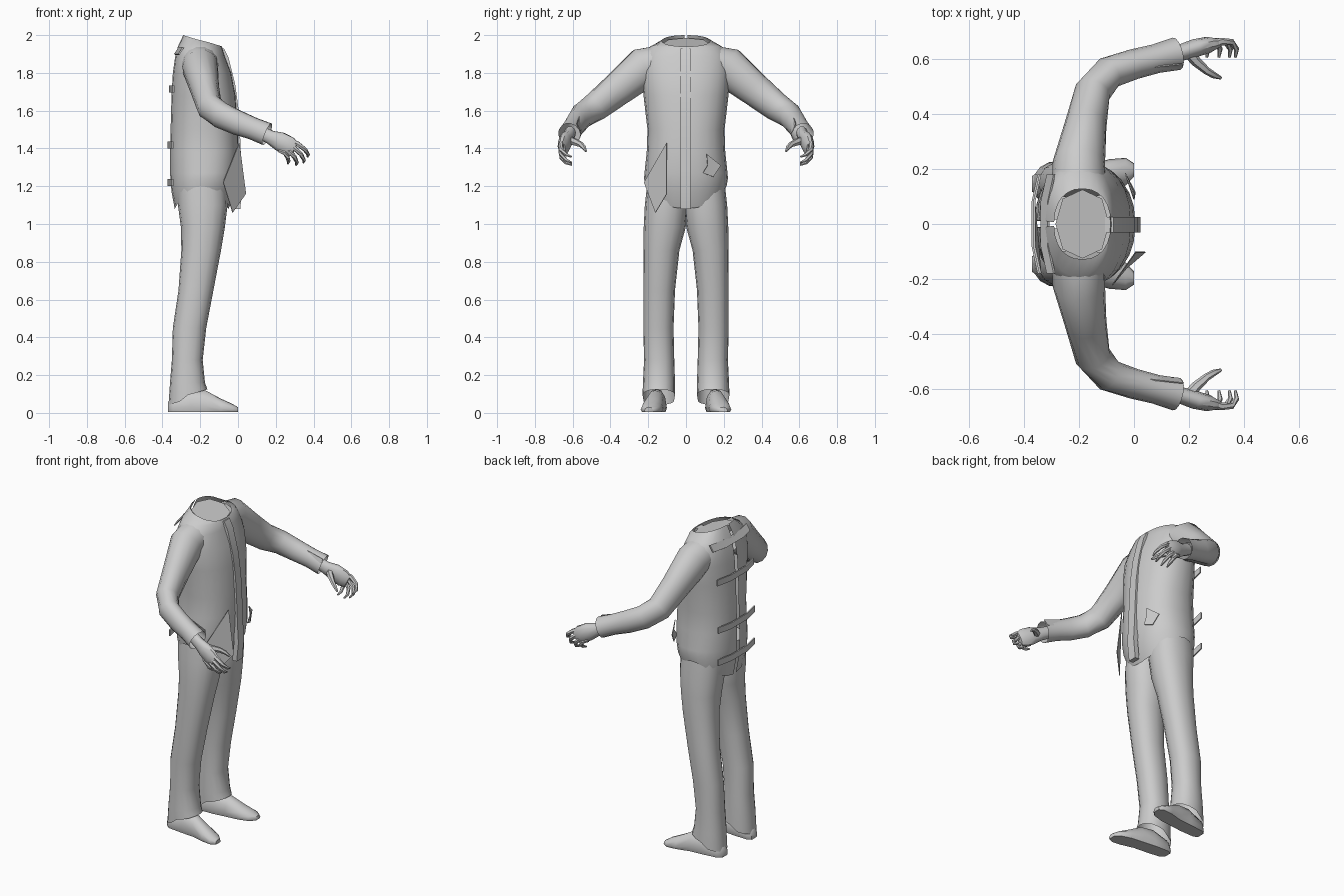
import bpy, bmesh, math
from mathutils import Vector

if "Cube" in bpy.data.objects:
    bpy.data.objects.remove(bpy.data.objects["Cube"])

cloth = bpy.data.materials.new("plain grey")
cloth.diffuse_color = (0.6, 0.6, 0.6, 1)
cloth.use_nodes = True
cloth.node_tree.nodes["Principled BSDF"].inputs["Base Color"].default_value = cloth.diffuse_color


def finish(name, bm, angle=50):
    bmesh.ops.recalc_face_normals(bm, faces=bm.faces[:])
    mesh = bpy.data.meshes.new(name)
    bm.to_mesh(mesh)
    bm.free()
    mesh.materials.append(cloth)
    ob = bpy.data.objects.new(name, mesh)
    bpy.context.collection.objects.link(ob)
    bpy.ops.object.select_all(action='DESELECT')
    ob.select_set(True)
    bpy.context.view_layer.objects.active = ob
    bpy.ops.object.shade_smooth_by_angle(angle=math.radians(angle))
    return ob


def loft(name, rings, closed=True, caps=(True, True)):
    """Skin a list of point rings."""
    bm = bmesh.new()
    vs = [[bm.verts.new(p) for p in r] for r in rings]
    n = len(vs[0])
    for a, b in zip(vs, vs[1:]):
        for i in range(n if closed else n - 1):
            j = (i + 1) % n
            bm.faces.new((a[i], a[j], b[j], b[i]))
    for cap, r in zip(caps, (vs[0], vs[-1])):
        if cap:
            bm.faces.new(r)
    return finish(name, bm)


def oval(xb, xf, y0, y1, z, n=16, tilt=None, power=0.9, gap=0.0):
    """Level ring; tilt(c, s) shifts the height around it, gap opens the back."""
    pts = []
    for i in range(n):
        a = -math.pi + gap + (2 * math.pi - 2 * gap) * i / ((n - 1) if gap else n)
        c, s = math.cos(a), math.sin(a)
        px = math.copysign(abs(c) ** power, c)
        py = math.copysign(abs(s) ** power, s)
        pts.append(Vector(((xb + xf) / 2 + px * (xf - xb) / 2,
                           (y0 + y1) / 2 + py * (y1 - y0) / 2,
                           z + (tilt(c, s) if tilt else 0))))
    return pts


def tube(name, path, side, n=12, caps=(True, True)):
    """Path entries: x, y, z, horizontal radius, upright radius."""
    p = [Vector((q[0], q[1] * side, q[2])) for q in path]
    rings = []
    for i, q in enumerate(path):
        d = (p[min(i + 1, len(p) - 1)] - p[max(i - 1, 0)]).normalized()
        u = d.cross(Vector((0, 0, 1))).normalized()
        v = u.cross(d)
        rings.append([p[i] + u * q[3] * math.cos(t) + v * q[4] * math.sin(t)
                      for t in (2 * math.pi * k / n for k in range(n))])
    return loft(name, rings, caps=caps)


def plate(name, pts, thick=0.004):
    bm = bmesh.new()
    f = bm.faces.new([bm.verts.new(p) for p in pts])
    bm.normal_update()
    off = f.normal * thick
    ext = bmesh.ops.extrude_face_region(bm, geom=[f])
    # the source face is kept, giving a closed thin slab
    bmesh.ops.translate(bm, vec=off, verts=[e for e in ext["geom"]
                                            if isinstance(e, bmesh.types.BMVert)])
    return finish(name, bm, 30)


# Jacket body: hem arches over the hips, narrow slit down the back
def hem(c, s):
    return 0.12 * s * s


def collar(c, s):
    return -0.03 * c


G = 0.035
body = [(1.08, -.335, -.05, .215, hem), (1.17, -.352, -.015, .222, lambda c, s: .07 * s * s),
        (1.27, -.36, .0, .22, None), (1.38, -.36, .005, .208, None), (1.5, -.357, .0, .204, None),
        (1.68, -.352, -.012, .225, None), (1.8, -.345, -.035, .235, None),
        (1.89, -.332, -.07, .228, None), (1.94, -.318, -.085, .19, None),
        (1.97, -.29, -.085, .128, collar)]
loft("jacket", [oval(b, f, -h, h, z, 25, t, .88, G) for z, b, f, h, t in body],
     closed=False, caps=(False, False))
loft("neck", [oval(-.28, -.10, -.12, .12, 1.9, 8, collar),
              oval(-.285, -.09, -.125, .125, 1.955, 8, collar)])

# Front placket following the chest
front = [(-.075, 1.93), (-.05, 1.88), (-.015, 1.74), (.004, 1.6), (.012, 1.45),
         (.018, 1.3), (.024, 1.2), (.012, 1.08)]
loft("front_placket", [[Vector((x, -.03, z)), Vector((x, .025, z)),
                        Vector((x - .03, .025, z)), Vector((x - .03, -.03, z))]
                       for x, z in front])

# Loose front panel and pocket flap
plate("front_panel", [(.005, -.10, 1.43), (-.08, -.22, 1.22), (-.03, -.16, 1.06), (.04, -.10, 1.16)])
plate("pocket_flap", [(.0, .11, 1.37), (-.03, .185, 1.31), (-.015, .145, 1.25),
                      (.002, .09, 1.27), (.006, .115, 1.31)])

# Straps closing the back
for i, (z, x, lean) in enumerate([(1.92, -.335, .025), (1.715, -.362, 0),
                                  (1.42, -.368, 0), (1.22, -.368, 0)]):
    plate("back_strap_%d" % (i + 1),
          [(x + .018, -.18, z - .02), (x - .004, -.08, z - .02), (x - .004, .08, z - .02),
           (x + .018, .18, z - .02), (x + .018 + lean, .18, z + .018), (x - .004 + lean, .08, z + .018),
           (x - .004 + lean, -.08, z + .018), (x + .018 + lean, -.18, z + .018)], .008)

leg = [(1.26, -.325, -.06, -.01, .2), (1.1, -.318, -.055, -.01, .218), (.98, -.302, -.07, .002, .224),
       (.86, -.30, -.09, .035, .225), (.65, -.315, -.13, .058, .226), (.45, -.345, -.168, .066, .226),
       (.28, -.35, -.187, .062, .222), (.16, -.36, -.175, .058, .228), (.1, -.368, -.162, .058, .23)]
arm = [(-.2, .12, 1.86, .10, .09), (-.2, .22, 1.83, .095, .11), (-.175, .36, 1.715, .076, .09),
       (-.15, .48, 1.62, .066, .077), (-.09, .55, 1.575, .06, .07), (0, .58, 1.535, .055, .066),
       (.08, .6, 1.505, .053, .06), (.155, .618, 1.475, .06, .062)]
shoe = [(-.37, .145, .028, .06), (-.345, .148, .047, .09), (-.25, .155, .052, .125),
        (-.17, .163, .05, .118), (-.09, .178, .057, .075), (-.03, .19, .05, .048), (0, .196, .024, .03)]
palm = [(.12, .612, 1.485, .03, .036), (.17, .622, 1.46, .03, .038), (.22, .638, 1.438, .033, .052),
        (.27, .65, 1.41, .03, .055), (.30, .655, 1.395, .018, .042)]
# Finger base and tip as x, z pairs
fingers = [(.315, 1.425, .372, 1.355), (.295, 1.405, .35, 1.325),
           (.275, 1.385, .312, 1.312), (.25, 1.378, .268, 1.32)]

for s, tag in ((1, "left"), (-1, "right")):
    # Trouser leg with a hem lower at the heel
    rings = [oval(b, f, *sorted((yi * s, yo * s)), z, 16,
                  (lambda c, q: -.035 + .03 * (c + 1) if c > 0 else -.035 * (1 - c) / 1.2)
                  if z == .1 else None)
             for z, b, f, yi, yo in leg]
    loft(tag + "_trouser_leg", rings, caps=(True, False))

    # Shoe: flat sole, rounded top
    rings = []
    for x, y, w, top in shoe:
        prof = [(-.85, 0), (-1, .25), (-.85, .65), (-.45, .95), (0, 1), (.45, .95),
                (.85, .65), (1, .25), (.85, 0)]
        rings.append([Vector((x, (y + w * a) * s, .006 + (top - .006) * b)) for a, b in prof])
    loft(tag + "_shoe", rings)

    # Sleeve, loose cuff corner and hand
    tube(tag + "_sleeve", arm, s, 14, caps=(True, False))
    plate(tag + "_cuff_corner", [(.04, .565 * s, 1.575), (.18, .58 * s, 1.53),
                                 (.165, .562 * s, 1.49), (.06, .555 * s, 1.52)])
    tube(tag + "_palm", palm, s, 10)
    for i, (x0, z0, x1, z1) in enumerate(fingers):
        mx, mz = x0 + (x1 - x0) * .7, z0 + (z1 - z0) * .45
        tube("%s_finger_%d" % (tag, i + 1),
             [(x0 - .03, .65, z0 + .012, .013, .013), (x0, .662, z0, .014, .014),
              (mx, .66, mz, .012, .012), (x1, .635, z1 + .012, .01, .01),
              (x1 - .004, .605, z1, .005, .005)], s, 6)
    tube(tag + "_thumb", [(.19, .63, 1.45, .02, .022), (.225, .59, 1.435, .019, .02),
                          (.265, .555, 1.42, .014, .015), (.29, .54, 1.405, .012, .012),
                          (.315, .53, 1.385, .006, .006)], s, 6)
